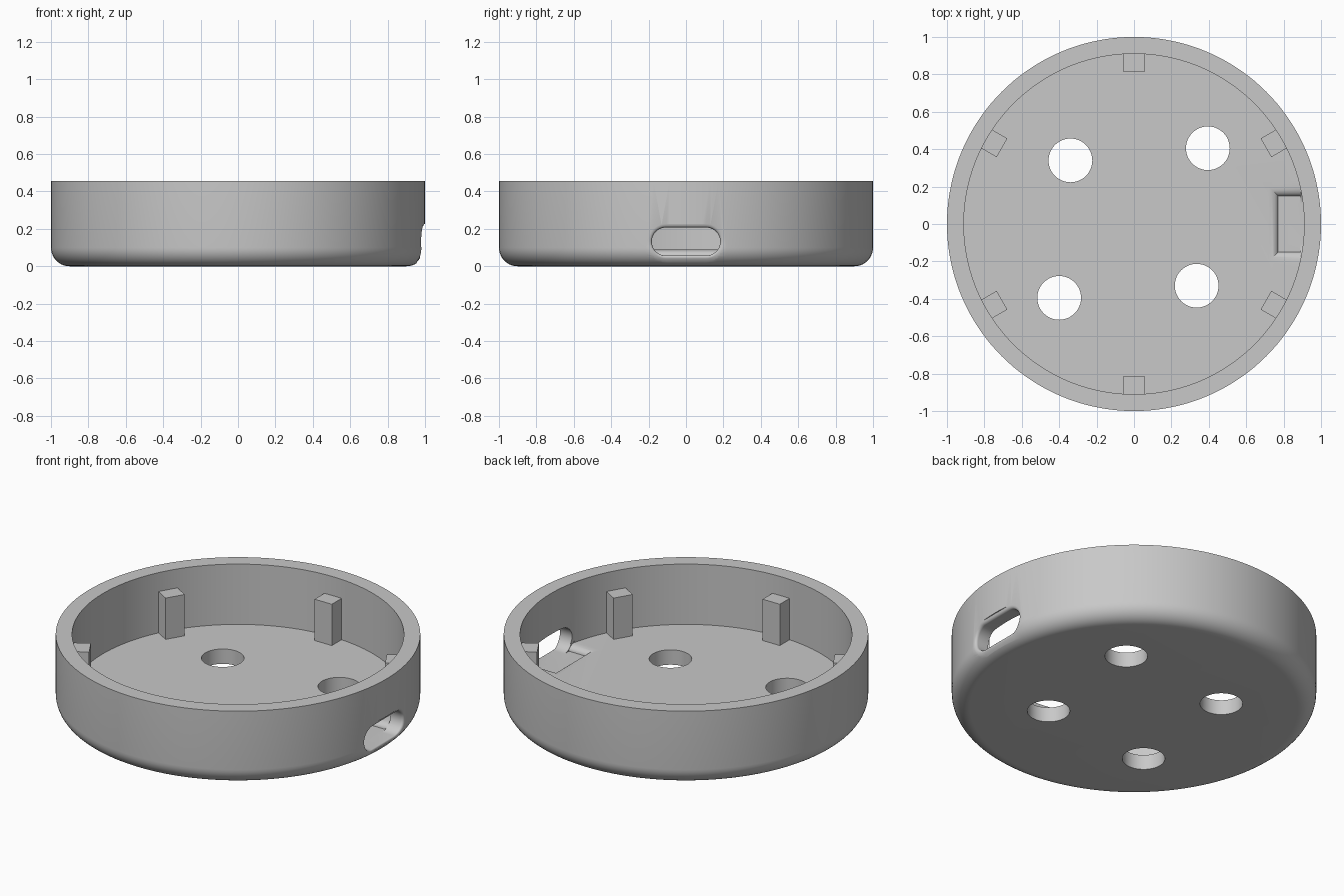
import bpy, bmesh
from math import sin, cos, pi, sqrt, radians
from mathutils import Matrix

if "Cube" in bpy.data.objects:
    bpy.data.objects.remove(bpy.data.objects["Cube"], do_unlink=True)

HEIGHT, FLOOR, INNER, ROUND = 0.455, 0.09, 0.91, 0.1

grey = bpy.data.materials.new("light grey")
grey.use_nodes = True
grey.diffuse_color = (0.58, 0.58, 0.58, 1)
grey.node_tree.nodes["Principled BSDF"].inputs["Base Color"].default_value = grey.diffuse_color


def make_object(name, bm):
    bmesh.ops.recalc_face_normals(bm, faces=bm.faces[:])
    mesh = bpy.data.meshes.new(name)
    bm.to_mesh(mesh)
    bm.free()
    mesh.materials.append(grey)
    obj = bpy.data.objects.new(name, mesh)
    bpy.context.collection.objects.link(obj)
    return obj


def loft(name, rings):
    """Closed solid through rings that share a point count."""
    bm = bmesh.new()
    loops = [[bm.verts.new(p) for p in ring] for ring in rings]
    n = len(loops[0])
    for a, b in zip(loops, loops[1:]):
        for i in range(n):
            bm.faces.new((a[i], a[(i + 1) % n], b[(i + 1) % n], b[i]))
    bm.faces.new(loops[0])
    bm.faces.new(loops[-1])
    return make_object(name, bm)


def cut(target, cutter):
    mod = target.modifiers.new(cutter.name, 'BOOLEAN')
    mod.operation, mod.solver, mod.object = 'DIFFERENCE', 'EXACT', cutter
    bpy.context.view_layer.objects.active = target
    bpy.ops.object.modifier_apply(modifier=mod.name)
    bpy.data.objects.remove(cutter, do_unlink=True)


# Round tray: rounded bottom edge, straight wall, flat floor
arc = [(1 - ROUND + ROUND * sin(a), ROUND - ROUND * cos(a))
       for a in (pi / 2 * i / 10 for i in range(11))]
profile = arc + [(1, HEIGHT), (INNER, HEIGHT), (INNER, FLOOR)]
SEG = 144
bm = bmesh.new()
loops = [[bm.verts.new((r * cos(2 * pi * i / SEG), r * sin(2 * pi * i / SEG), z))
          for i in range(SEG)] for r, z in profile]
for a, b in zip(loops, loops[1:]):
    for i in range(SEG):
        j = (i + 1) % SEG
        bm.faces.new((a[i], a[j], b[j], b[i]))
bm.faces.new(loops[0])
bm.faces.new(loops[-1])
tray = make_object("tray", bm)

# Four screw holes through the floor
for x, y in ((-0.34, 0.34), (0.395, 0.405), (-0.4, -0.395), (0.335, -0.33)):
    bm = bmesh.new()
    bmesh.ops.create_cone(bm, cap_ends=True, segments=48, radius1=0.117, radius2=0.117,
                          depth=0.4, matrix=Matrix.Translation((x, y, 0.05)))
    cut(tray, make_object("hole_cutter", bm))


# Cable slot through the wall, with a rounded outer lip
def outer_x(y, z):
    r = 1 if z > ROUND else 1 - ROUND + sqrt(max(0, ROUND**2 - (ROUND - z)**2))
    return sqrt(r * r - y * y)


def slot_ring(offset, depth=None):
    ring = []
    for i in range(40):
        a = pi / 2 - pi * (i % 20) / 19
        side = 1 if i < 20 else -1
        r = 0.075 + offset * (1.8 if side * sin(a) < 0 else 1)
        y = side * (0.108 + (0.075 + offset) * cos(a))
        z = 0.132 + side * r * sin(a)
        ring.append((0.77 if depth is None else outer_x(y, z) - depth, y, z))
    return ring


LIP = 0.02
rings = [slot_ring(0)]
for i in range(7):
    d = LIP * (1 - i / 6)
    rings.append(slot_ring(LIP - sqrt(LIP**2 - (LIP - d)**2), d))
rings.append(slot_ring(LIP, -0.06))
cut(tray, loft("slot_cutter", rings))

# Shallow recess in the floor behind the slot, with rolled edges
rings = []
for i in range(-1, 8):
    a = pi / 2 * max(i, 0) / 7
    z = FLOOR + 0.01 if i < 0 else FLOOR - 0.033 * (1 - cos(a))
    x, y = 0.72 + 0.05 * sin(a), 0.2 - 0.05 * sin(a)
    rings.append([(x, -y, z), (0.889, -y, z), (0.889, y, z), (x, y, z)])
cut(tray, loft("recess_cutter", rings))

# Six support posts against the inner wall
posts = []
for k in range(6):
    bm = bmesh.new()
    bmesh.ops.create_cube(bm, size=1, matrix=Matrix.Rotation(radians(30 + 60 * k), 4, 'Z')
                          @ Matrix.Translation((0.87, 0, 0.21))
                          @ Matrix.Diagonal((0.11, 0.115, 0.26, 1)))
    posts.append(make_object("support_post_%d" % (k + 1), bm))

# Smooth round walls, sharp edges kept
bpy.ops.object.select_all(action='DESELECT')
tray.select_set(True)
bpy.context.view_layer.objects.active = tray
bpy.ops.object.shade_smooth_by_angle(angle=radians(30))
